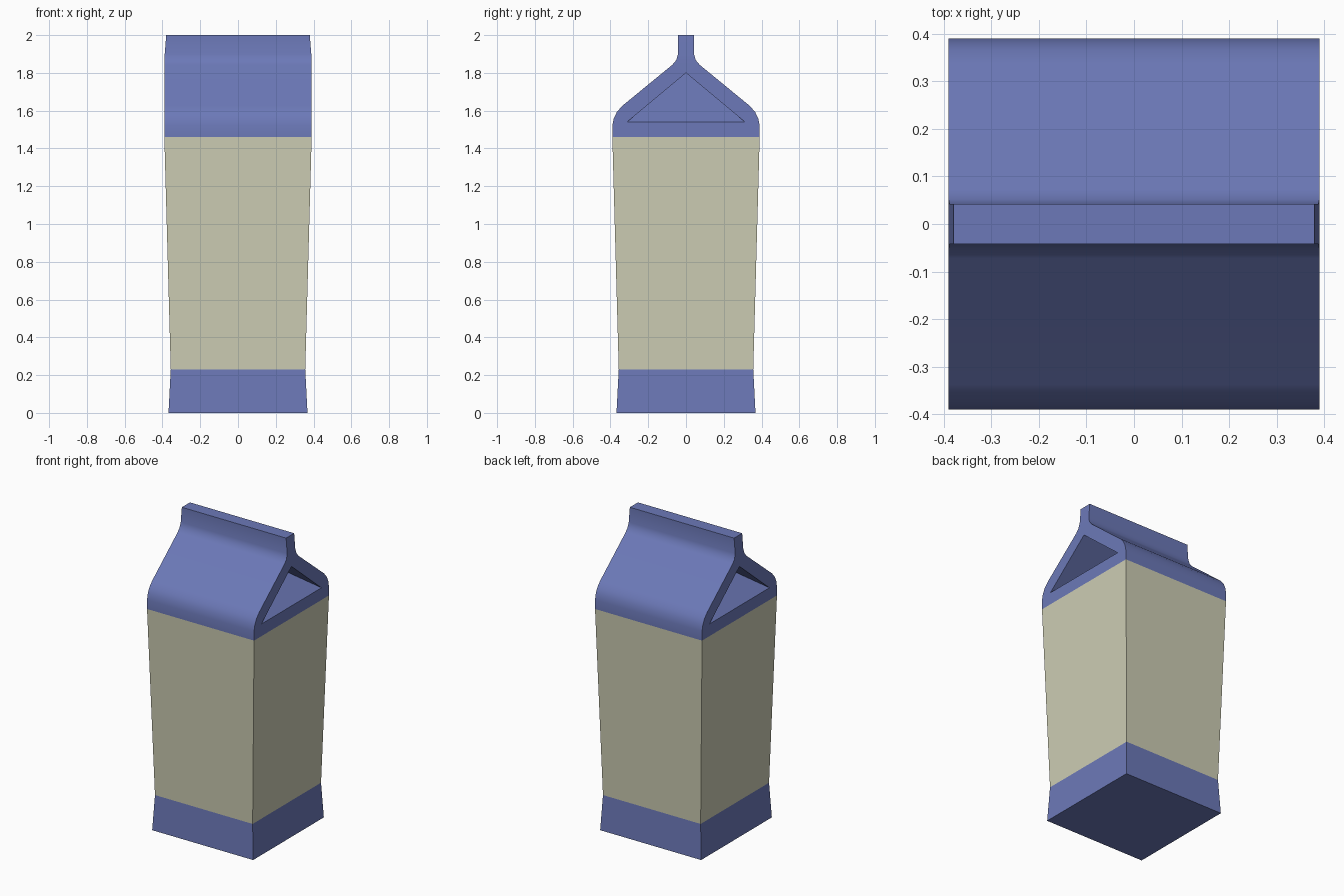
import bpy, bmesh, math

if "Cube" in bpy.data.objects:
    bpy.data.objects.remove(bpy.data.objects["Cube"])


def material(name, rgb):
    m = bpy.data.materials.new(name)
    m.diffuse_color = (*rgb, 1)
    m.use_nodes = True
    m.node_tree.nodes["Principled BSDF"].inputs["Base Color"].default_value = m.diffuse_color
    return m


BLUE = material("soft blue", (0.150, 0.191, 0.479))
CREAM = material("cream", (0.610, 0.610, 0.456))


def finish(bm, name, mat):
    bmesh.ops.recalc_face_normals(bm, faces=bm.faces[:])
    mesh = bpy.data.meshes.new(name)
    bm.to_mesh(mesh)
    bm.free()
    mesh.materials.append(mat)
    ob = bpy.data.objects.new(name, mesh)
    bpy.context.collection.objects.link(ob)
    bpy.ops.object.select_all(action='DESELECT')
    ob.select_set(True)
    bpy.context.view_layer.objects.active = ob
    bpy.ops.object.shade_smooth_by_angle(angle=math.radians(32))
    return ob


def square_tube(name, mat, rows, cap_bottom=False):
    """Square sleeve through (half width, z) rows."""
    bm = bmesh.new()
    rings = [[bm.verts.new((sx * r, sy * r, z))
              for sx, sy in ((-1, -1), (1, -1), (1, 1), (-1, 1))] for r, z in rows]
    for a, b in zip(rings, rings[1:]):
        for i in range(4):
            j = (i + 1) % 4
            bm.faces.new((a[i], a[j], b[j], b[i]))
    if cap_bottom:
        bm.faces.new(rings[0][::-1])
    return finish(bm, name, mat)


# Flared blue foot and tapered cream sleeve
square_tube("base_band", BLUE, [(0.368, 0), (0.356, 0.23)], cap_bottom=True)
square_tube("carton_body", CREAM, [(0.356, 0.23), (0.39, 1.46)])

# Gable top: half profile rows (half depth y, z, half width x)
ROWS = [(0.39, 1.46, 0.39), (0.39, 1.52, 0.39), (0.382, 1.56, 0.39),
        (0.366, 1.593, 0.39), (0.338, 1.625, 0.39), (0.072, 1.843, 0.39),
        (0.052, 1.867, 0.39), (0.042, 1.90, 0.388), (0.042, 2.0, 0.38)]
NECK = 6            # row where the crimped top strip starts
FOLD_DEPTH = 0.34   # how far the folded triangle goes in at its tip

bm = bmesh.new()
v = {(sx, sy): [bm.verts.new((sx * x, sy * y, z)) for y, z, x in ROWS]
     for sx in (-1, 1) for sy in (-1, 1)}

# Roof slopes, front and back
for sy in (-1, 1):
    l, r = v[-1, sy], v[1, sy]
    for i in range(len(ROWS) - 1):
        bm.faces.new((l[i], r[i], r[i + 1], l[i + 1]))
# Top of the crimped strip
bm.faces.new((v[-1, -1][-1], v[1, -1][-1], v[1, 1][-1], v[-1, 1][-1]))

for sx in (-1, 1):
    f, b = v[sx, -1], v[sx, 1]
    # Ends of the crimped strip
    for i in range(NECK, len(ROWS) - 1):
        bm.faces.new((f[i], b[i], b[i + 1], f[i + 1]))
    # Folded-in triangle: sloping panel and two side walls meeting at a deep tip
    tri = [bm.verts.new((sx * 0.39, y, z))
           for y, z in ((-0.312, 1.54), (0.312, 1.54), (0, 1.8))]
    tip = bm.verts.new((sx * (0.39 - FOLD_DEPTH), 0, 1.8))
    for i in range(3):
        bm.faces.new((tri[i], tri[(i + 1) % 3], tip))
    # Flat end wall around the triangle
    loop = f[:NECK + 1] + b[NECK::-1]
    edges = []
    for ring in (loop, tri):
        for p, q in zip(ring, ring[1:] + ring[:1]):
            edges.append(bm.edges.get((p, q)) or bm.edges.new((p, q)))
    bmesh.ops.triangle_fill(bm, edges=edges, use_beauty=True, normal=(sx, 0, 0))

finish(bm, "gable_top", BLUE)
